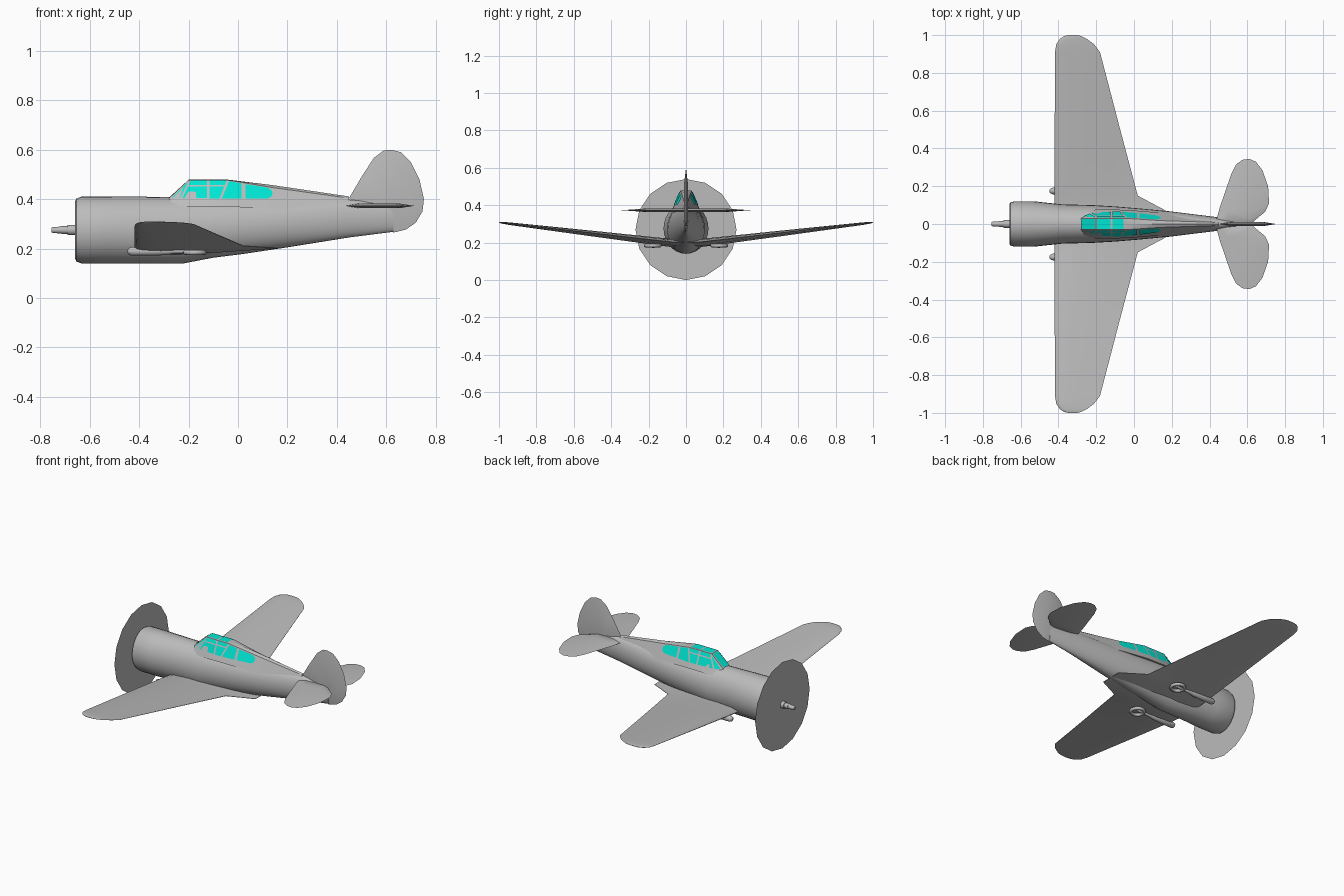
import bpy, bmesh, math

if "Cube" in bpy.data.objects:
    bpy.data.objects.remove(bpy.data.objects["Cube"])


def material(name, rgb):
    m = bpy.data.materials.new(name)
    m.diffuse_color = (*rgb, 1)
    m.use_nodes = True
    m.node_tree.nodes["Principled BSDF"].inputs["Base Color"].default_value = m.diffuse_color
    return m


GREY = material("airframe grey", (0.5, 0.5, 0.5))
CYAN = material("window cyan", (0.0, 0.80, 0.66))


def finish(name, bm, mat=GREY, angle=35, normals=True):
    if normals:
        bmesh.ops.recalc_face_normals(bm, faces=bm.faces)
    me = bpy.data.meshes.new(name)
    bm.to_mesh(me)
    bm.free()
    me.materials.append(mat)
    ob = bpy.data.objects.new(name, me)
    bpy.context.collection.objects.link(ob)
    bpy.ops.object.select_all(action='DESELECT')
    ob.select_set(True)
    bpy.context.view_layer.objects.active = ob
    if angle:
        bpy.ops.object.shade_smooth_by_angle(angle=math.radians(angle))
    return ob


def loft(name, rings, angle=35):
    """Skin a list of equal closed rings and cap both ends."""
    bm = bmesh.new()
    vs = [[bm.verts.new(p) for p in r] for r in rings]
    n = len(vs[0])
    for a, b in zip(vs, vs[1:]):
        for i in range(n):
            bm.faces.new((a[i], a[(i + 1) % n], b[(i + 1) % n], b[i]))
    bm.faces.new(vs[0])
    bm.faces.new(vs[-1])
    return finish(name, bm, angle=angle)


def tube(name, stations, n=24, y=0):
    """Elliptic body along x; stations are (x, z bottom, z top, half width)."""
    rings = []
    for x, lo, hi, w in stations:
        ring = []
        for i in range(n):
            a = 2 * math.pi * i / n
            ring.append((x, y + w * math.sin(a), (lo + hi) / 2 + (hi - lo) / 2 * math.cos(a)))
        rings.append(ring)
    return loft(name, rings)


def lens(name, outline, centre, thick, to3d):
    """Thin surface, sharp at its outline and swollen inside."""
    bm = bmesh.new()
    cu, cv = centre
    rim = [bm.verts.new(to3d(u, v, 0)) for u, v in outline]
    n = len(rim)
    for s in (1, -1):
        inner = [bm.verts.new(to3d(cu + (u - cu) * 0.6, cv + (v - cv) * 0.6, s * thick))
                 for u, v in outline]
        for i in range(n):
            j = (i + 1) % n
            bm.faces.new((rim[i], rim[j], inner[j], inner[i]))
        bm.faces.new(inner)
    return finish(name, bm, angle=40)


# Fuselage with engine cowl
tube("fuselage", [(-0.66, .160, .390, .103), (-0.655, .148, .402, .113), (-0.635, .14, .41, .12),
                  (-0.53, .14, .41, .12), (-0.38, .14, .41, .104), (-0.22, .14, .408, .100),
                  (-0.10, .163, .405, .093), (0.02, .178, .402, .083), (0.20, .205, .40, .066),
                  (0.45, .245, .398, .035), (0.63, .268, .385, .010)], 28)

# Cabin and spine: x, base half width, base z, top half width, top z, ridge z
CABIN = [(-0.28, .060, .37, .030, .403, .406), (-0.20, .077, .37, .030, .478, .479),
         (-0.04, .075, .37, .030, .477, .479), (0.14, .060, .36, .018, .447, .457),
         (0.45, .032, .33, .008, .404, .411)]
loft("cabin", [[(x, -bw, bz), (x, -tw, tz), (x, 0, rz), (x, tw, tz), (x, bw, bz)]
               for x, bw, bz, tw, tz, rz in CABIN], angle=20)


def side_y(x, z):
    for a, b in zip(CABIN, CABIN[1:]):
        if x <= b[0]:
            f = (x - a[0]) / (b[0] - a[0])
            bw, bz, tw, tz = [a[i] + f * (b[i] - a[i]) for i in range(1, 5)]
            return bw + (tw - bw) * (z - bz) / (tz - bz)


# Window panes laid on the cabin
SIDE = [[(-.268, .405), (-.236, .403), (-.205, .462), (-.208, .465)],
        [(-.225, .403), (-.125, .403), (-.125, .450), (-.203, .450)],
        [(-.200, .457), (-.125, .457), (-.125, .475), (-.192, .475)],
        [(-.115, .402), (-.075, .402), (-.056, .450), (-.115, .450)],
        [(-.115, .457), (-.053, .457), (-.046, .475), (-.115, .475)],
        [(-.065, .402), (.015, .402), (.015, .463), (-.036, .472)],
        [(.03, .402), (.12, .402), (.135, .410), (.14, .423), (.135, .436), (.118, .446), (.03, .460)]]
bm = bmesh.new()
for s in (1, -1):
    for pane in SIDE:
        pts = [bm.verts.new((x, s * (side_y(x, z) + .003), z + .001)) for x, z in pane]
        bm.faces.new(pts if s < 0 else pts[::-1])
for x0, x1 in ((-.195, -.125), (-.115, -.055)):
    bm.faces.new([bm.verts.new((x, y, .4815)) for x, y in
                  ((x0, -.026), (x1, -.026), (x1, .026), (x0, .026))])
bm.faces.new([bm.verts.new(p) for p in ((-.279, -.026, .411), (-.206, -.026, .477),
                                        (-.206, .026, .477), (-.279, .026, .411))])
finish("windows", bm, CYAN, angle=None, normals=False)

# Wing: y, leading x, trailing x, half thickness
HALF = [(.07, -.42, .17, .023), (.15, -.42, .02, .022), (.50, -.42, -.073, .016),
        (.91, -.418, -.18, .008), (.95, -.412, -.21, .007), (.98, -.392, -.25, .005),
        (.995, -.37, -.28, .003), (1.0, -.345, -.30, .001)]
FOIL = [(0, 0), (.02, .45), (.08, .8), (.25, 1), (.6, .65), (1, .05),
        (1, -.05), (.6, -.6), (.25, -.9), (.08, -.7), (.02, -.4)]
rings = []
for s, rows in ((-1, HALF[::-1]), (1, HALF)):
    for y, le, te, t in rows:
        zc = .197 + .11 * (y - .1) / .9
        rings.append([(le + u * (te - le), s * y, zc + v * t + .4 * t * u) for u, v in FOIL])
loft("wing", rings)

# Tail surfaces
lens("fin", [(.45, .405), (.50, .49), (.55, .567), (.59, .597), (.62, .60), (.66, .59), (.70, .55),
             (.735, .48), (.753, .40), (.747, .35), (.72, .305), (.68, .277), (.63, .265), (.55, .30)],
     (.60, .40), .010, lambda u, v, t: (u, t, v))
for s, side in ((1, "left"), (-1, "right")):
    lens(side + "_tailplane",
         [(.43, 0), (.455, .09), (.515, .265), (.54, .315), (.575, .34), (.61, .345), (.645, .33),
          (.68, .285), (.71, .20), (.715, .11), (.695, .065), (.64, .02), (.62, 0)],
         (.57, .03), .009, lambda u, v, t: (u, s * v, .373 + t))

# Propeller disc and hub
bm = bmesh.new()
bm.faces.new([bm.verts.new((-.668, .27 * math.sin(math.tau * i / 16), .27 + .27 * math.cos(math.tau * i / 16)))
              for i in range(16)])
finish("propeller_disc", bm, angle=None, normals=False)
HUB = [(-.755, .009), (-.75, .012), (-.715, .014), (-.715, .016), (-.69, .016), (-.69, .021), (-.655, .021)]
tube("propeller_hub", [(x, .275 - r, .275 + r, r) for x, r in HUB], 12)

# Folded landing gear under the wing
LEG = [(-.447, .006), (-.442, .013), (-.43, .018), (-.35, .018), (-.29, .015), (-.26, .009), (-.17, .007)]
for s, side in ((1, "left"), (-1, "right")):
    tube(side + "_gear_leg", [(x, .189 - r, .189 + r, r) for x, r in LEG], 12, s * .175)
    bpy.ops.mesh.primitive_torus_add(major_radius=.038, minor_radius=.010, major_segments=20,
                                     minor_segments=8, location=(-.175, s * .178, .184))
    wheel = bpy.context.object
    wheel.name = side + "_wheel"
    wheel.data.materials.append(GREY)
    bpy.ops.object.shade_smooth()
